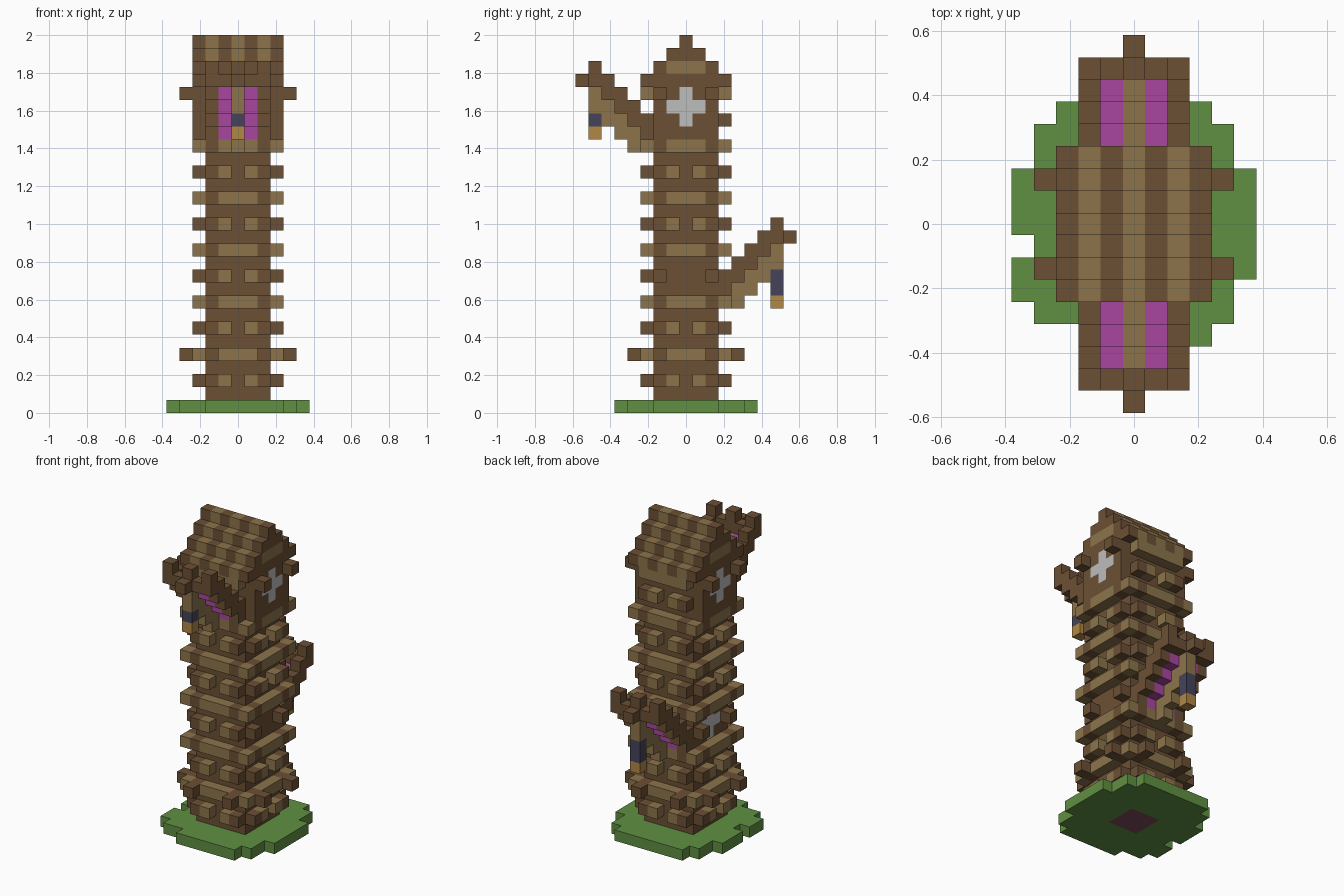
import bpy
import bmesh
from mathutils import Vector

if "Cube" in bpy.data.objects:
    bpy.data.objects.remove(bpy.data.objects["Cube"], do_unlink=True)

UNIT = 2 / 29  # edge of one block
PALETTE = {
    "dark_wood": "6c5035", "light_wood": "8c744b", "grass": "609042",
    "purple_cloth": "a846a0", "pale_stone": "bdbdbd", "navy": "45435a",
    "gold": "b08744", "mauve_floor": "7d4b5c",
}


def linear(c):
    return c / 12.92 if c < 0.04045 else ((c + 0.055) / 1.055) ** 2.4


def make_material(name, code):
    rgb = [linear(v / 255) for v in bytes.fromhex(code)]
    mat = bpy.data.materials.new(name)
    mat.use_nodes = True
    mat.diffuse_color = (*rgb, 1)
    bsdf = mat.node_tree.nodes["Principled BSDF"]
    bsdf.inputs["Base Color"].default_value = (*rgb, 1)
    bsdf.inputs["Roughness"].default_value = 0.9
    return mat


MATERIALS = {n: make_material(n, c) for n, c in PALETTE.items()}
blocks = {}  # block position -> (part, colour)


def span(v):
    return range(v[0], v[1] + 1) if isinstance(v, tuple) else (v,)


def fill(part, colour, x, y, z):
    """Fill a box of blocks; each range is a number or an inclusive pair."""
    for i in span(x):
        for j in span(y):
            for k in span(z):
                blocks[i, j, k] = (part, colour)


# Grass disc with ragged rim, and the floor beneath
for x, low, high in ((-4, -4, 4), (-3, -4, 5), (3, -5, 5), (4, -4, 4), (5, -2, 2)):
    fill("grass_base", "grass", x, (low, high), 0)
fill("grass_base", "grass", (-2, 2), (-5, 5), 0)
fill("grass_base", "grass", -5, (0, 2), 0)
fill("grass_base", "grass", -5, (-3, -2), 0)
fill("tower_floor", "mauve_floor", (-1, 1), (-1, 1), 0)

# Tower core
fill("tower_core", "dark_wood", (-2, 2), (-2, 2), (1, 25))

# Full log rings
for k in range(4, 21, 4):
    for a in range(-3, 4):
        colour = "dark_wood" if abs(a) == 2 else "light_wood"
        for s in (-3, 3):
            fill("log_rings", colour, a, s, k)
            fill("log_rings", colour, s, a, k)

# Log ends between the rings
for k in range(2, 23, 4):
    for a in (-2, -1, 1, 2):
        colour = "dark_wood" if abs(a) == 2 else "light_wood"
        for s in (-3, 3):
            fill("log_ends", colour, a, s, k)
            if k != 10 or abs(a) == 2:
                fill("log_ends", colour, s, a, k)

# Long beam tips near the ground and below the roof
for a in (-2, 2):
    for s in (-4, 4):
        fill("beam_tips", "dark_wood", a, s, 4)
        fill("beam_tips", "dark_wood", s, a, 4)
        fill("beam_tips", "dark_wood", s, a, 24)

# Gable walls with cross windows
for s in (-3, 3):
    fill("gable_walls", "dark_wood", s, (-2, 2), (21, 25))
    fill("gable_walls", "light_wood", s, (-1, 1), 26)
    fill("cross_windows", "pale_stone", s, 0, (22, 24))
    fill("cross_windows", "pale_stone", s, (-1, 1), 23)
fill("lower_window", "pale_stone", -2, 0, (9, 11))
fill("lower_window", "pale_stone", -2, (-1, 1), 10)

# Striped stepped roof over light eaves
for s in (-3, 3):
    fill("eaves", "light_wood", (-2, 2), s, 24)
for x in range(-3, 4):
    stripe = "dark_wood" if x % 2 else "light_wood"
    for s in (-1, 1):
        for step in range(4):
            fill("roof", stripe, x, s * step, 28 - step)
            if step < 3 and abs(x) < 3:
                fill("roof", stripe, x, s * step, 27 - step)
for s in (-1, 1):
    fill("roof", "dark_wood", 3 * s, (-1, 1), 27)


def prow(name, side, lift, lamp_height):
    """Rising prow: side walls, cloth floor, keel, crest and hanging lamp."""
    for step in range(4):
        y, z = side * (3 + step), lift + 21 + step
        for s in (-1, 1):
            fill(name + "_walls", "dark_wood", 2 * s, y, (z, z + 1))
            fill(name + "_cloth", "purple_cloth", s, y, z)
        fill(name + "_keel", "light_wood", 0, y, (max(z - 2, lift + 20), z))
    tip = side * 7
    fill(name + "_crest", "dark_wood", (-2, 2), tip, lift + 25)
    fill(name + "_crest", "dark_wood", 0, side * 8, lift + 25)
    for x in (-2, 0, 2):
        fill(name + "_crest", "dark_wood", x, tip, lift + 26)
    fill(name + "_lamp", "light_wood", 0, tip, (lift + 23, lift + 24))
    fill(name + "_lamp", "navy", 0, tip, (lift + 23 - lamp_height, lift + 22))
    fill(name + "_lamp", "gold", 0, tip, lift + 22 - lamp_height)


prow("front_prow", -1, 0, 1)
prow("back_prow", 1, -12, 2)


def build(part):
    """Make one object from the exposed faces of a part's blocks."""
    cells = {p: c for p, (n, c) in blocks.items() if n == part}
    colours = sorted(set(cells.values()))
    bm = bmesh.new()
    for pos, colour in cells.items():
        centre = Vector(pos) + Vector((0, 0, 0.5))
        for axis in range(3):
            for sign in (-1, 1):
                normal = Vector((0, 0, 0))
                normal[axis] = sign
                if tuple(int(a + b) for a, b in zip(pos, normal)) in blocks:
                    continue
                u = Vector((0, 0, 0))
                u[(axis + 1) % 3] = 0.5
                v = normal.cross(u)
                mid = centre + normal / 2
                corners = (mid - u - v, mid + u - v, mid + u + v, mid - u + v)
                face = bm.faces.new([bm.verts.new(c * UNIT) for c in corners])
                face.material_index = colours.index(colour)
    bmesh.ops.remove_doubles(bm, verts=bm.verts, dist=UNIT / 100)
    mesh = bpy.data.meshes.new(part)
    bm.to_mesh(mesh)
    bm.free()
    for colour in colours:
        mesh.materials.append(MATERIALS[colour])
    bpy.context.collection.objects.link(bpy.data.objects.new(part, mesh))


for part in sorted({n for n, c in blocks.values()}):
    build(part)
